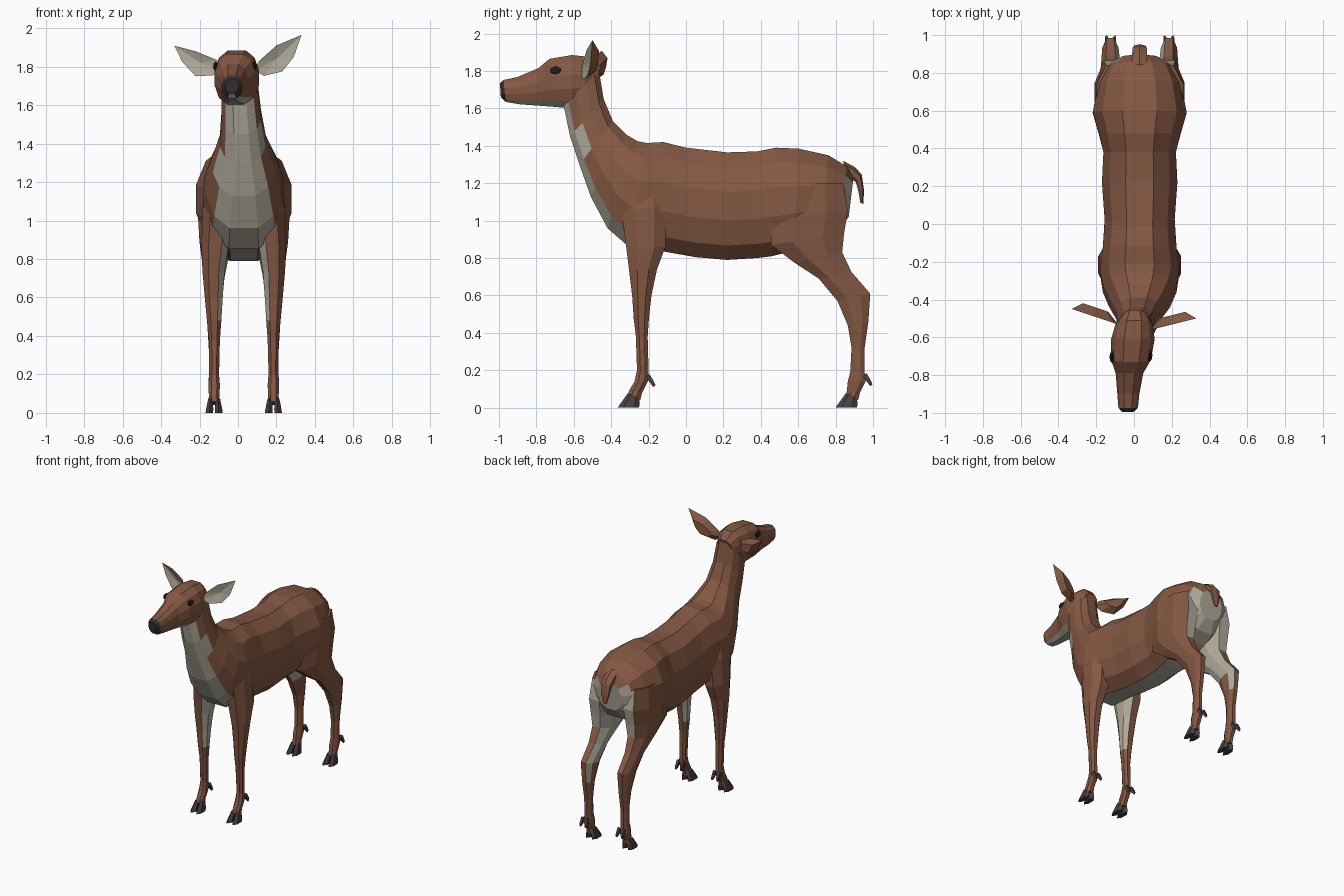
import bpy, bmesh, math
from mathutils import Vector

CX = 0.03  # body centre line


def mat(name, rgb):
    m = bpy.data.materials.new(name)
    m.diffuse_color = (*rgb, 1)
    return m


MATS = [mat("brown_fur", (0.235, 0.098, 0.056)), mat("cream_fur", (0.43, 0.40, 0.32)),
        mat("hoof_grey", (0.065, 0.052, 0.055)), mat("nose_dark", (0.035, 0.028, 0.032)),
        mat("eye_black", (0.015, 0.012, 0.012))]
BROWN, CREAM, HOOF, NOSE, EYE = range(5)


def finish(name, bm, rule):
    bmesh.ops.recalc_face_normals(bm, faces=bm.faces)
    bm.normal_update()
    for f in bm.faces:
        f.material_index = rule(f.calc_center_median(), f.normal)
    me = bpy.data.meshes.new(name)
    bm.to_mesh(me)
    bm.free()
    for m in MATS:
        me.materials.append(m)
    ob = bpy.data.objects.new(name, me)
    bpy.context.collection.objects.link(ob)
    return ob


def loft(name, stations, n, rule, px=0.8):
    """Rings between two side-view points (y,z)-(y,z), with half width and centre x."""
    bm = bmesh.new()
    rings = []
    for ay, az, by, bz, hw, cx in stations:
        ring = []
        for k in range(n):
            t = math.tau * (k + 0.5) / n
            c = math.copysign(abs(math.cos(t)) ** px, math.cos(t))
            s = math.sin(t) / math.sin(math.pi / 2 - (math.pi / n if n % 4 == 0 else 0))
            ring.append(bm.verts.new((cx + hw * c, (ay + by) / 2 + (ay - by) / 2 * s,
                                      (az + bz) / 2 + (az - bz) / 2 * s)))
        rings.append(ring)
    for r, q in zip(rings, rings[1:]):
        for k in range(n):
            bm.faces.new((r[k], r[(k + 1) % n], q[(k + 1) % n], q[k]))
    bm.faces.new(rings[0])
    bm.faces.new(rings[-1])
    return finish(name, bm, rule)


# Torso and neck
def body_rule(c, n):
    if c.y > 0.80 and n.y > 0.35 and c.z < 1.24:
        return CREAM                                    # rump patch
    if c.y < -0.28 and n.y < -0.45 and abs(c.x - 0.02) < 0.13:
        return CREAM                                    # throat and chest
    return CREAM if n.z < -0.85 else BROWN              # belly


loft("torso_and_neck", [
    (0.895, 1.23, 0.87, 1.02, 0.10, CX),
    (0.86, 1.29, 0.81, 0.94, 0.175, CX),
    (0.76, 1.35, 0.72, 0.89, 0.225, CX),
    (0.60, 1.385, 0.58, 0.84, 0.255, CX),
    (0.48, 1.39, 0.46, 0.81, 0.22, CX),
    (0.38, 1.37, 0.38, 0.80, 0.197, CX),
    (0.22, 1.365, 0.22, 0.79, 0.205, CX),
    (0.0, 1.39, 0.05, 0.805, 0.19, CX),
    (-0.12, 1.42, -0.12, 0.835, 0.20, CX),
    (-0.21, 1.415, -0.30, 0.855, 0.215, CX),
    (-0.26, 1.425, -0.42, 0.96, 0.20, CX),
    (-0.32, 1.46, -0.51, 1.13, 0.165, CX),
    (-0.39, 1.53, -0.57, 1.30, 0.122, 0.025),
    (-0.44, 1.65, -0.62, 1.45, 0.105, 0.017),
    (-0.465, 1.80, -0.655, 1.62, 0.095, 0.008),
], 12, body_rule, 0.75)


# Head: muzzle to poll
def head_rule(c, n):
    if c.y < -0.965:
        return NOSE if c.z > 1.648 else CREAM
    return CREAM if n.z < -0.6 else BROWN


loft("head", [
    (-0.995, 1.735, -0.99, 1.66, 0.035, -0.032),
    (-0.975, 1.752, -0.965, 1.635, 0.053, -0.031),
    (-0.90, 1.768, -0.89, 1.622, 0.060, -0.030),
    (-0.79, 1.815, -0.79, 1.615, 0.075, -0.024),
    (-0.73, 1.865, -0.70, 1.608, 0.108, -0.016),
    (-0.61, 1.885, -0.61, 1.60, 0.118, -0.006),
    (-0.51, 1.875, -0.56, 1.625, 0.100, 0.0),
    (-0.455, 1.82, -0.52, 1.66, 0.065, 0.005),
], 12, head_rule, 0.7)

# Eyes
for s in (-1, 1):
    bm = bmesh.new()
    bmesh.ops.create_icosphere(bm, subdivisions=1, radius=1)
    for v in bm.verts:
        v.co = Vector((-0.016 + s * 0.101 + v.co.x * 0.014, -0.70 + v.co.y * 0.034 + s * 0.004,
                       1.803 + v.co.z * 0.025))
    finish("eye_left" if s < 0 else "eye_right", bm, lambda c, n: EYE)


# Ears: hollow cream front, brown back
def ear(name, outline, y0, y1):
    bm = bmesh.new()
    tip = outline[4][0]
    pts = []
    for x, z in outline:
        t = (abs(x) - 0.09) / (abs(tip) - 0.09)
        pts.append(Vector((x, y0 + (y1 - y0) * t, z)))
    mid = sum(pts, Vector()) / len(pts)
    rim = [bm.verts.new(p) for p in pts]
    front = bm.verts.new(mid + Vector((0, 0.018, 0)))
    back = [bm.verts.new(p.lerp(mid, 0.45) + Vector((0, 0.05, 0))) for p in pts]
    n = len(rim)
    inner = []
    for k in range(n):
        inner.append(bm.faces.new((rim[k], rim[(k + 1) % n], front)))
        bm.faces.new((rim[k], back[k], back[(k + 1) % n], rim[(k + 1) % n]))
    bm.faces.new(back)
    finish(name, bm, lambda c, n: CREAM if n.y < -0.35 else BROWN)


ear("ear_right", [(0.085, 1.78), (0.135, 1.752), (0.23, 1.775), (0.29, 1.85), (0.33, 1.965),
                  (0.20, 1.91), (0.11, 1.83)], -0.56, -0.50)
ear("ear_left", [(-0.085, 1.79), (-0.13, 1.755), (-0.22, 1.75), (-0.29, 1.825), (-0.33, 1.908),
                 (-0.22, 1.88), (-0.11, 1.835)], -0.53, -0.45)

# Leg profiles: front point, back point, half width, offset from centre line
FRONT_LEG = [(-0.31, 1.22, -0.14, 1.24, 0.06, 0.125), (-0.345, 1.05, -0.10, 1.08, 0.085, 0.135),
             (-0.32, 0.86, -0.11, 0.86, 0.075, 0.150), (-0.305, 0.74, -0.155, 0.74, 0.062, 0.157),
             (-0.288, 0.60, -0.185, 0.60, 0.050, 0.156), (-0.28, 0.48, -0.198, 0.48, 0.040, 0.154),
             (-0.268, 0.38, -0.205, 0.38, 0.031, 0.153), (-0.262, 0.20, -0.20, 0.20, 0.027, 0.154),
             (-0.275, 0.14, -0.20, 0.15, 0.032, 0.154), (-0.305, 0.09, -0.235, 0.08, 0.029, 0.154),
             (-0.31, 0.06, -0.245, 0.04, 0.034, 0.154)]
HIND_LEG = [(0.50, 1.20, 0.84, 1.20, 0.10, 0.135), (0.46, 1.02, 0.865, 1.05, 0.10, 0.145),
            (0.455, 0.87, 0.845, 0.93, 0.088, 0.148), (0.58, 0.775, 0.835, 0.83, 0.072, 0.150),
            (0.71, 0.69, 0.885, 0.725, 0.056, 0.153), (0.81, 0.57, 0.985, 0.61, 0.046, 0.155),
            (0.865, 0.44, 0.975, 0.46, 0.036, 0.155), (0.885, 0.32, 0.955, 0.32, 0.029, 0.154),
            (0.878, 0.19, 0.955, 0.19, 0.028, 0.154), (0.865, 0.14, 0.96, 0.14, 0.032, 0.154),
            (0.86, 0.09, 0.93, 0.08, 0.029, 0.154), (0.855, 0.06, 0.92, 0.04, 0.034, 0.154)]

for s, side in ((-1, "left"), (1, "right")):
    for name, prof, toe, claw in (("front", FRONT_LEG, -0.365, (-0.195, 0.15)),
                                  ("hind", HIND_LEG, 0.80, (0.965, 0.155))):
        def leg_rule(c, n, s=s, hind=(name == "hind")):
            if n.x * s < -0.5 and 0.52 < c.z:
                return CREAM                            # inside of the leg
            if hind and n.y > 0.55 and c.z > 0.82 and n.x * s < 0.5:
                return CREAM                            # back of the thigh
            return BROWN

        loft(f"{name}_leg_{side}", [p[:5] + (CX + s * p[5],) for p in prof], 8, leg_rule, 0.85)
        for k in (-1, 1):
            x = CX + s * 0.154 + k * 0.023
            # Cloven hoof toe
            loft(f"{name}_hoof_{side}", [
                (toe, 0.0, toe + 0.113, 0.0, 0.022, x + k * 0.002),
                (toe + 0.012, 0.018, toe + 0.118, 0.02, 0.021, x),
                (toe + 0.055, 0.078, toe + 0.113, 0.055, 0.014, x - k * 0.004)],
                6, lambda c, n: HOOF, 0.8)
            # Dewclaw
            y, z = claw
            loft(f"{name}_dewclaw_{side}", [
                (y - 0.02, z + 0.012, y, z + 0.03, 0.012, x - k * 0.003),
                (y + 0.005, z - 0.02, y + 0.022, z - 0.008, 0.012, x - k * 0.003),
                (y + 0.02, z - 0.04, y + 0.032, z - 0.03, 0.004, x)],
                4, lambda c, n: HOOF)

# Tail
loft("tail", [(0.84, 1.32, 0.86, 1.24, 0.045, CX), (0.905, 1.285, 0.875, 1.23, 0.045, CX),
              (0.94, 1.245, 0.908, 1.205, 0.042, CX), (0.952, 1.16, 0.922, 1.155, 0.034, CX),
              (0.948, 1.09, 0.932, 1.095, 0.014, CX)],
     6, lambda c, n: CREAM if n.y < -0.4 else BROWN)
